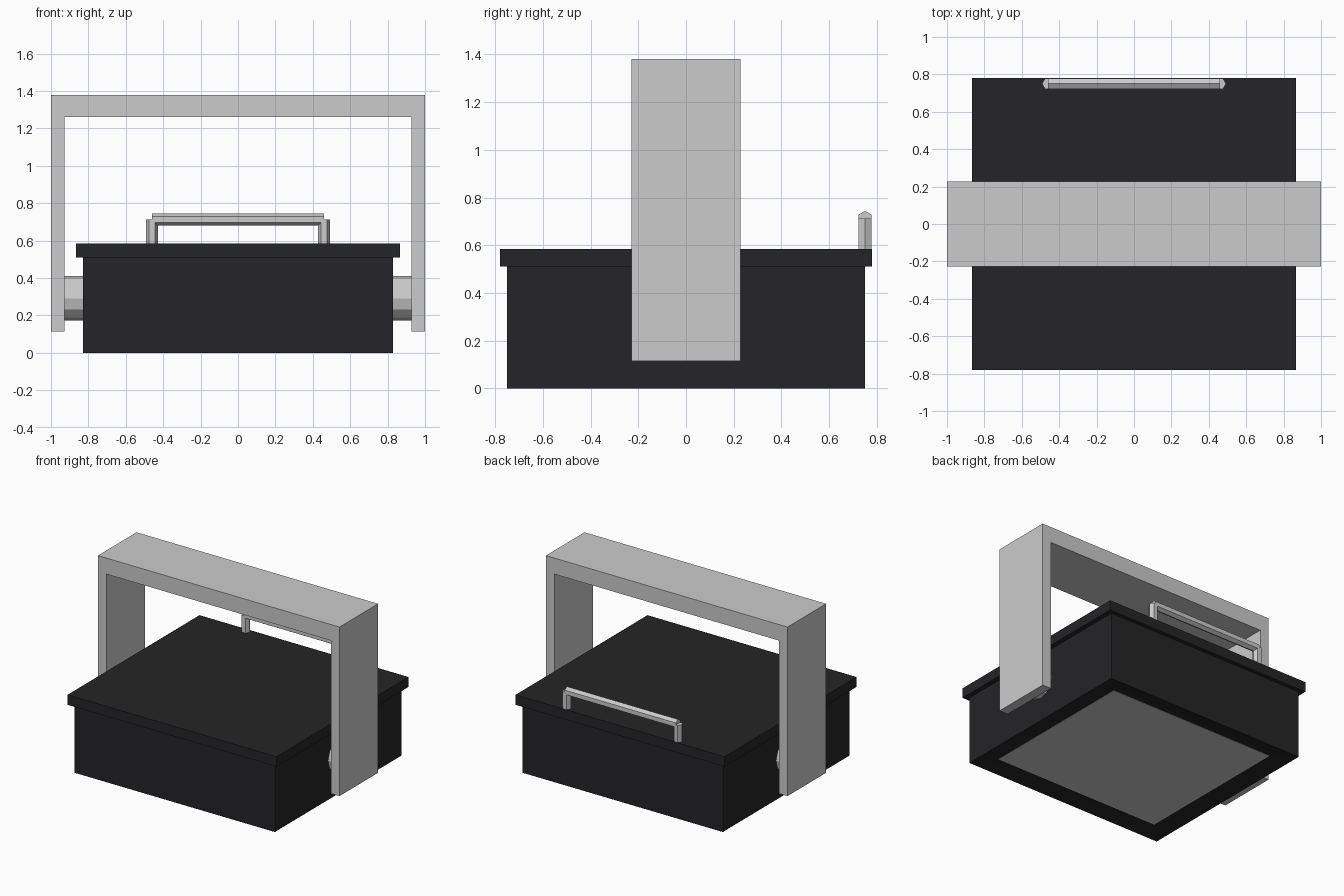
import bpy, bmesh, math
from mathutils import Matrix, Vector

if "Cube" in bpy.data.objects:
    bpy.data.objects.remove(bpy.data.objects["Cube"])


def material(name, rgb):
    m = bpy.data.materials.new(name)
    m.diffuse_color = (*rgb, 1)
    m.use_nodes = True
    m.node_tree.nodes["Principled BSDF"].inputs["Base Color"].default_value = m.diffuse_color
    return m


black = material("black_paint", (0.018, 0.018, 0.02))


def finish(name, bm, mat=None):
    bmesh.ops.recalc_face_normals(bm, faces=bm.faces)
    me = bpy.data.meshes.new(name)
    bm.to_mesh(me)
    bm.free()
    ob = bpy.data.objects.new(name, me)
    bpy.context.collection.objects.link(ob)
    if mat:
        me.materials.append(mat)
    return ob


def box_bm(lo, hi):
    bm = bmesh.new()
    lo, hi = Vector(lo), Vector(hi)
    bmesh.ops.create_cube(bm, size=1, matrix=Matrix.Translation((lo + hi) / 2)
                          @ Matrix.Diagonal((*(hi - lo), 1)))
    return bm


def prism(name, a, b, radius, sides, roll=0):
    """Regular prism running from point a to point b."""
    a, b = Vector(a), Vector(b)
    rot = (b - a).to_track_quat('Z', 'Y').to_matrix().to_4x4()
    bm = bmesh.new()
    bmesh.ops.create_cone(bm, cap_ends=True, segments=sides, radius1=radius,
                          radius2=radius, depth=(b - a).length,
                          matrix=Matrix.Translation((a + b) / 2) @ rot
                          @ Matrix.Rotation(roll, 4, 'Z'))
    # turn the prism so that one corner points up (or sideways if it is upright)
    axis = (b - a).normalized()
    want = Vector((1, 0, 0)) if abs(axis.z) > 0.5 else Vector((0, 0, 1))
    v = bm.verts[:][0].co - a
    v = (v - axis * v.dot(axis)).normalized()
    ang = math.atan2(v.cross(want).dot(axis), v.dot(want))
    bmesh.ops.rotate(bm, verts=bm.verts, cent=a, matrix=Matrix.Rotation(ang, 3, axis))
    return finish(name, bm)


# housing with a shallow recess underneath
bm = box_bm((-0.83, -0.75, 0), (0.83, 0.75, 0.51))
bm.normal_update()
under = min(bm.faces, key=lambda f: f.calc_center_median().z)
bmesh.ops.inset_region(bm, faces=[under], thickness=0.14)
for v in under.verts:
    v.co.z = 0.02
finish("housing", bm, black)

# lid and glass panel
finish("lid", box_bm((-0.865, -0.78, 0.51), (0.865, 0.78, 0.585)), black)
finish("lens_panel", box_bm((-0.69, -0.61, 0.018), (0.69, 0.61, 0.03)))

# U-shaped mounting bracket
outline = [(-1, 0.115), (-1, 1.38), (1, 1.38), (1, 0.115),
           (0.928, 0.115), (0.928, 1.26), (-0.928, 1.26), (-0.928, 0.115)]
bm = bmesh.new()
face = bm.faces.new([bm.verts.new((x, -0.228, z)) for x, z in outline])
ext = bmesh.ops.extrude_face_region(bm, geom=[face])
bmesh.ops.translate(bm, vec=(0, 0.456, 0),
                    verts=[g for g in ext["geom"] if isinstance(g, bmesh.types.BMVert)])
finish("mounting_bracket", bm)

# pivots and handle
for side, s in (("left", -1), ("right", 1)):
    prism(f"pivot_{side}", (s * 0.82, 0, 0.292), (s * 0.94, 0, 0.292), 0.12, 12)
    prism(f"handle_post_{side}", (s * 0.46, 0.75, 0.58), (s * 0.46, 0.75, 0.712), 0.032, 6)
prism("handle_bar", (-0.46, 0.75, 0.712), (0.46, 0.75, 0.712), 0.032, 6)
